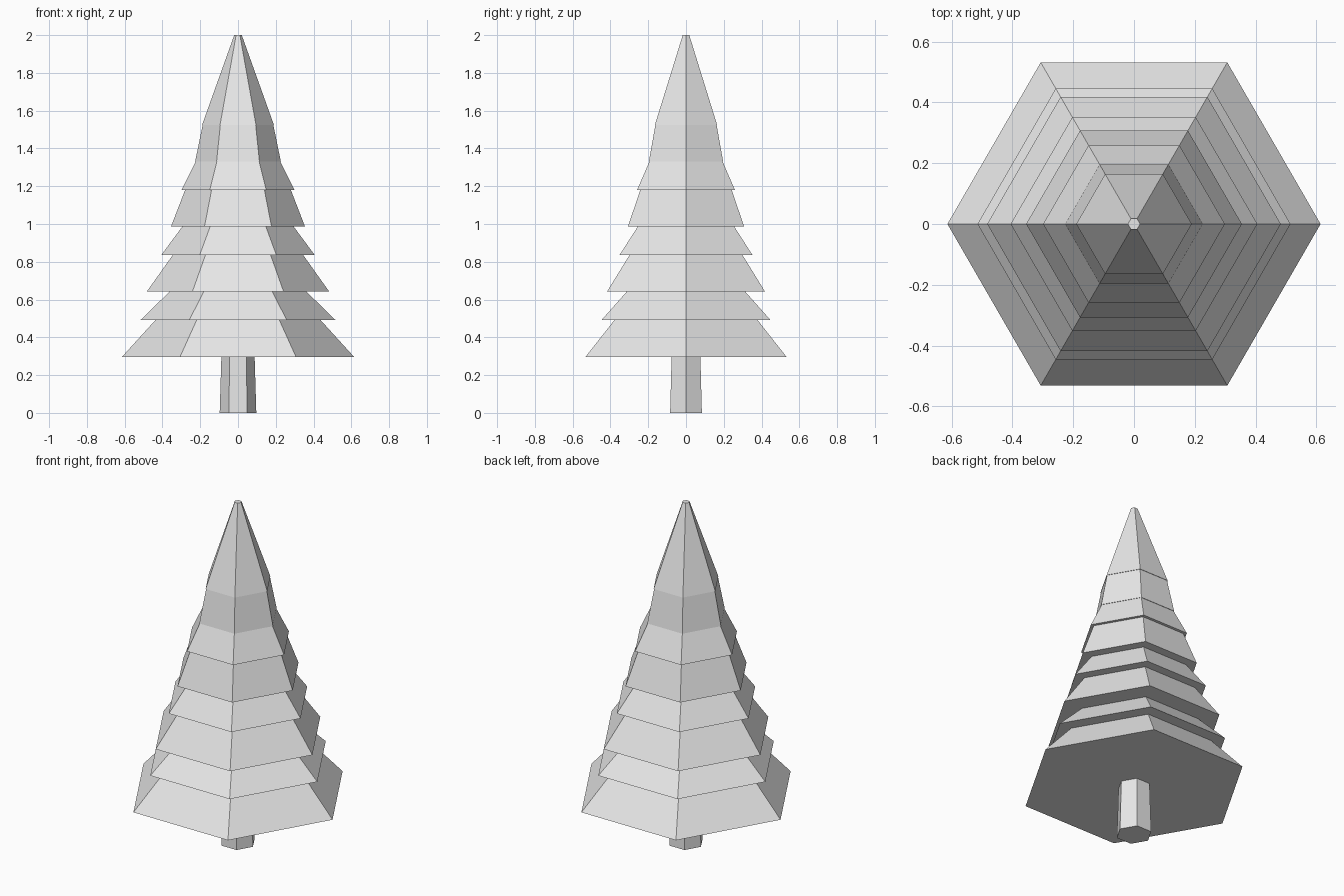
import bpy
import bmesh
from math import cos, sin, pi

SIDES = 6

cube = bpy.data.objects.get("Cube")
if cube:
    bpy.data.objects.remove(cube, do_unlink=True)

# One plain material for the whole tree
grey = bpy.data.materials.new("light_grey")
grey.use_nodes = True
grey.diffuse_color = (0.8, 0.8, 0.8, 1)
bsdf = next(n for n in grey.node_tree.nodes if n.type == "BSDF_PRINCIPLED")
bsdf.inputs["Base Color"].default_value = grey.diffuse_color


def lathe(name, profile):
    """Closed six-sided solid through (radius, height) rings, corners on x."""
    bm = bmesh.new()
    rings = []
    for r, z in profile:
        angles = [2 * pi * i / SIDES for i in range(SIDES)]
        rings.append([bm.verts.new((r * cos(a), r * sin(a), z)) for a in angles])
    for low, high in zip(rings, rings[1:]):
        for i in range(SIDES):
            j = (i + 1) % SIDES
            bm.faces.new((low[i], low[j], high[j], high[i]))
    bm.faces.new(rings[0][::-1])
    bm.faces.new(rings[-1])
    mesh = bpy.data.meshes.new(name)
    bm.to_mesh(mesh)
    bm.free()
    mesh.materials.append(grey)
    obj = bpy.data.objects.new(name, mesh)
    bpy.context.collection.objects.link(obj)
    return obj


# Trunk
lathe("trunk", [(0.097, 0), (0.088, 0.297)])

# Foliage tiers: bottom height, skirt radius, top radius
tiers = [
    (0.297, 0.614, 0.436),
    (0.493, 0.515, 0.362),
    (0.642, 0.483, 0.345),
    (0.836, 0.406, 0.295),
    (0.986, 0.355, 0.28),
    (1.18, 0.299, 0.224),
    (1.33, 0.227, 0.187),
    (1.525, 0.19, 0.02),
]

# Stacked skirts joined into a single stepped outline
outline = []
tops = [t[0] for t in tiers[1:]] + [2.0]
for (z, skirt, neck), top in zip(tiers, tops):
    outline += [(skirt, z), (neck, top)]
lathe("foliage", outline)
